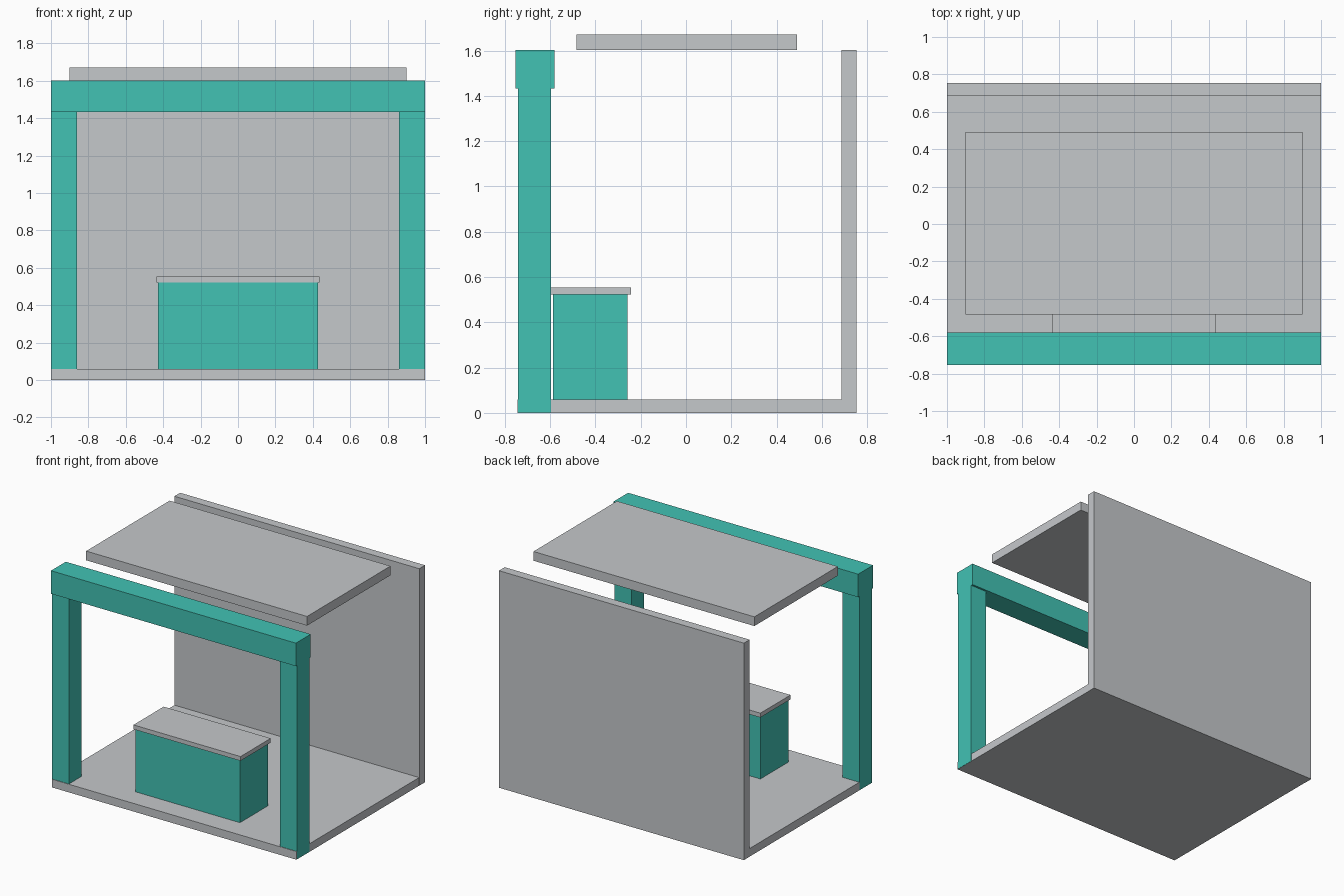
import bpy

if "Cube" in bpy.data.objects:
    bpy.data.objects.remove(bpy.data.objects["Cube"])


def material(name, color):
    m = bpy.data.materials.new(name)
    m.diffuse_color = (*color, 1.0)
    m.use_nodes = True
    m.node_tree.nodes["Principled BSDF"].inputs["Base Color"].default_value = m.diffuse_color
    return m


teal = material("teal", (0.054, 0.54, 0.456))
grey = material("light grey", (0.558, 0.578, 0.597))


def box(name, x, y, z, mat):
    """Box from (min, max) ranges on each axis."""
    bpy.ops.mesh.primitive_cube_add(size=1)
    ob = bpy.context.object
    ob.name = name
    ob.location = [(a + b) / 2 for a, b in (x, y, z)]
    ob.scale = [b - a for a, b in (x, y, z)]
    bpy.ops.object.transform_apply(location=True, rotation=False, scale=True)
    ob.data.materials.append(mat)
    return ob


# Stall shell: floor, back wall and floating roof panel
box("floor", (-0.999, 0.999), (-0.745, 0.752), (0, 0.06), grey)
box("back_wall", (-1, 1), (0.686, 0.753), (0, 1.602), grey)
box("roof_panel", (-0.902, 0.902), (-0.483, 0.491), (1.602, 1.67), grey)

# Front frame: two posts carrying a header beam
for side, name in ((-1, "left_post"), (1, "right_post")):
    x = sorted((side * 0.862, side))
    box(name, x, (-0.741, -0.595), (0.001, 1.432), teal)
box("header_beam", (-1, 1), (-0.753, -0.58), (1.432, 1.602), teal)

# Counter with overhanging top
box("counter_body", (-0.427, 0.427), (-0.587, -0.258), (0.001, 0.522), teal)
box("counter_top", (-0.437, 0.437), (-0.595, -0.243), (0.522, 0.554), grey)
